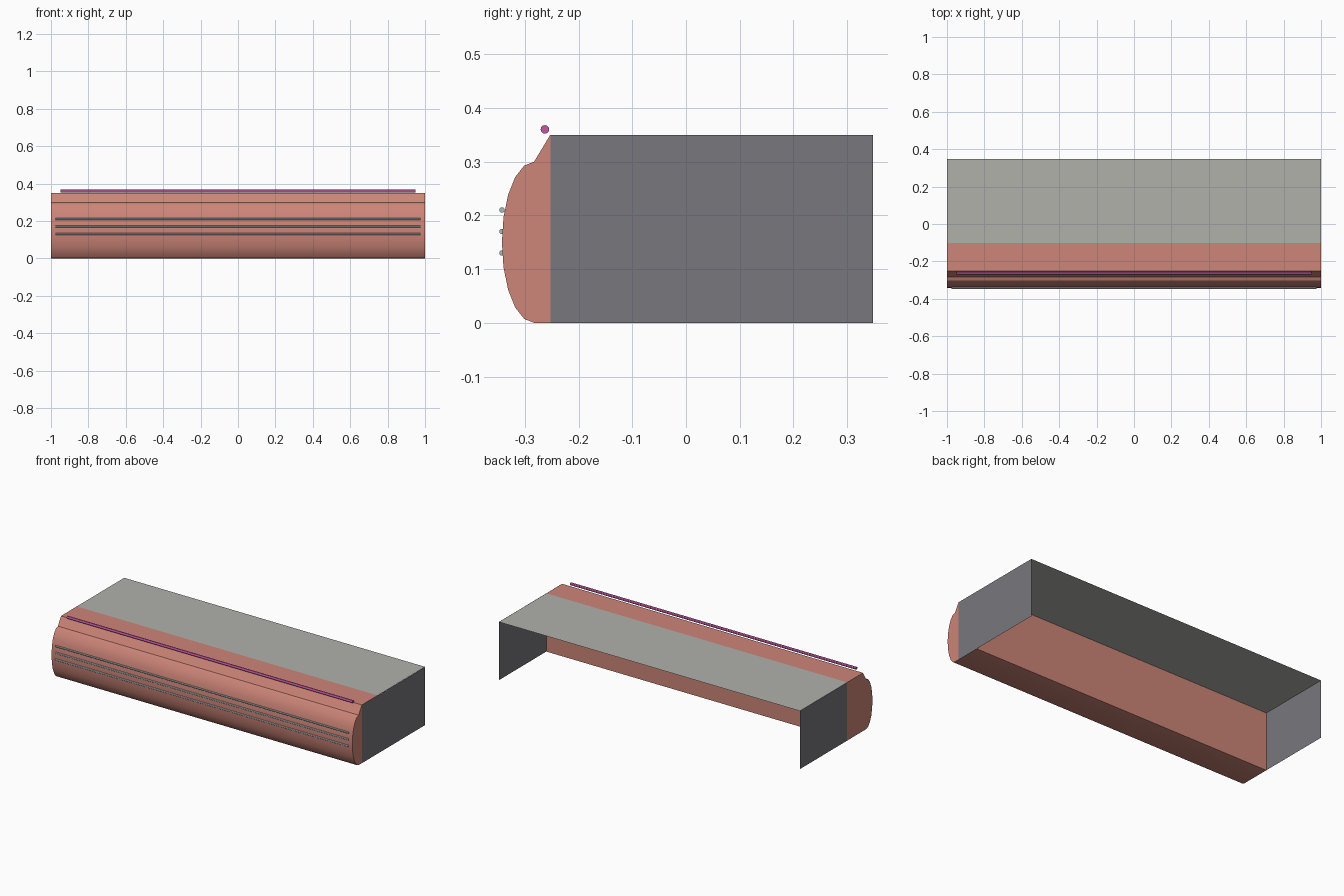
import bpy, bmesh, math
from mathutils import Matrix

if "Cube" in bpy.data.objects:
    bpy.data.objects.remove(bpy.data.objects["Cube"])

FRONT, WALL, BACK = -0.2525, -0.1025, 0.3475
TOP = 0.35


def material(name, rgb):
    m = bpy.data.materials.new(name)
    m.diffuse_color = (*rgb, 1)
    m.use_nodes = True
    m.node_tree.nodes["Principled BSDF"].inputs["Base Color"].default_value = m.diffuse_color
    return m


SALMON = material("salmon", (0.61, 0.235, 0.188))
LIGHT = material("light grey", (0.44, 0.44, 0.41))
DARK = material("dark grey", (0.184, 0.184, 0.205))
STEEL = material("pale steel", (0.42, 0.47, 0.47))
PINK = material("magenta pink", (0.55, 0.10, 0.36))


def finish(name, bm, mat, smooth=False):
    mesh = bpy.data.meshes.new(name)
    bm.to_mesh(mesh)
    bm.free()
    mesh.materials.append(mat)
    ob = bpy.data.objects.new(name, mesh)
    bpy.context.collection.objects.link(ob)
    if smooth:
        bpy.ops.object.select_all(action='DESELECT')
        ob.select_set(True)
        bpy.context.view_layer.objects.active = ob
        bpy.ops.object.shade_smooth_by_angle(angle=math.radians(30))
    return ob


def panel(name, corners, mat):
    bm = bmesh.new()
    bm.faces.new([bm.verts.new(c) for c in corners])
    return finish(name, bm, mat)


def rod(name, y, z, radius, length, mat):
    bm = bmesh.new()
    bmesh.ops.create_cone(bm, cap_ends=True, segments=12, radius1=radius,
                          radius2=radius, depth=length,
                          matrix=Matrix.Translation((0, y, z)) @ Matrix.Rotation(math.pi / 2, 4, 'Y'))
    return finish(name, bm, mat, True)


# Rounded front: half-ellipse nose, sloped shoulder, flat back wall
profile = [(WALL, 0)]
for i in range(11):
    a = -math.pi / 2 + math.pi * i / 10
    profile.append((-0.2825 - 0.06 * math.cos(a), 0.15 + 0.15 * math.sin(a)))
profile += [(FRONT, TOP), (WALL, TOP)]
bm = bmesh.new()
face = bm.faces.new([bm.verts.new((-1, y, z)) for y, z in profile])
ext = bmesh.ops.extrude_face_region(bm, geom=[face], use_keep_orig=True)
bmesh.ops.translate(bm, vec=(2, 0, 0),
                    verts=[v for v in ext["geom"] if isinstance(v, bmesh.types.BMVert)])
bmesh.ops.recalc_face_normals(bm, faces=bm.faces)
finish("rounded_front", bm, SALMON, True)

# Thin shell behind it, open at the back and underneath
panel("top_panel", [(-1, WALL, TOP), (1, WALL, TOP), (1, BACK, TOP), (-1, BACK, TOP)], LIGHT)
# The right panel overlaps the end of the front, the left one shows only behind it
panel("right_panel", [(1.0006, FRONT, 0), (1.0006, BACK, 0),
                      (1.0006, BACK, TOP), (1.0006, FRONT, TOP)], DARK)
panel("left_panel", [(-1, BACK, 0), (-1, WALL, 0), (-1, WALL, TOP), (-1, BACK, TOP)], DARK)

# Three trim rods on the nose and one raised rod over the shoulder
for i, z in enumerate((0.13, 0.17, 0.21)):
    rod(f"trim_rod_{i + 1}", -0.3425, z, 0.005, 1.95, STEEL)
rod("upper_rod", -0.2625, 0.36, 0.008, 1.9, PINK)
